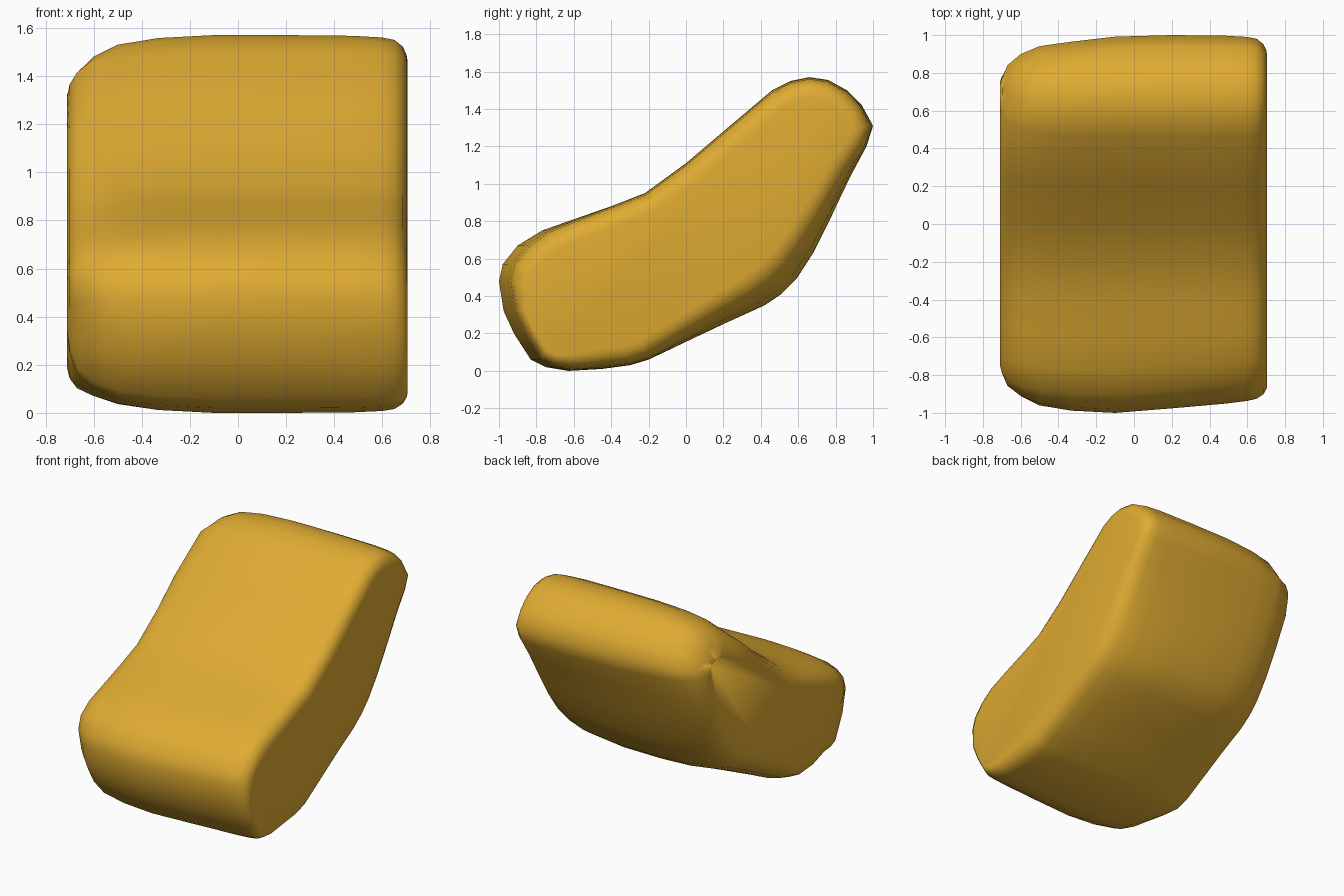
import bpy, bmesh
from mathutils import Vector
from mathutils.geometry import intersect_point_line

cube = bpy.data.objects.get("Cube")
if cube:
    bpy.data.objects.remove(cube)

mat = bpy.data.materials.new("golden yellow")
mat.use_nodes = True
colour = (0.74, 0.41, 0.032, 1)
mat.diffuse_color = colour
mat.node_tree.nodes["Principled BSDF"].inputs["Base Color"].default_value = colour

# Side outline of the bent cushion (y, z)
outline = [(-1, .48), (-.98, .57), (-.9, .67), (-.77, .75), (-.6, .81), (-.4, .88),
           (-.22, .95), (0, 1.11), (.2, 1.28), (.46, 1.5), (.56, 1.55), (.66, 1.57),
           (.76, 1.555), (.86, 1.5), (.94, 1.42), (1, 1.31), (.965, 1.2), (.88, 1.04),
           (.78, .83), (.68, .63), (.59, .49), (.51, .41), (.42, .35), (.2, .25),
           (0, .155), (-.2, .06), (-.3, .03), (-.45, .01), (-.63, 0), (-.75, .02),
           (-.83, .06), (-.92, .2), (-.975, .32)]
# Centre line of the cushion, towards which the ends shrink
spine = [Vector(p) for p in ((-.58, .42), (.08, .72), (.67, 1.26))]
# Stations across the width: (x, shrink)
stations = [(-.71, .17), (-.7, .125), (-.67, .08), (-.6, .045), (-.5, .02), (-.33, .006),
            (-.1, 0), (.2, 0), (.48, .003), (.6, .01), (.65, .02), (.685, .048),
            (.7, .08), (.705, .11)]
BACK_BEND = Vector((.55, .45))


def clamp(v):
    return max(0, min(1, v))


def nearest_on_spine(p):
    found = []
    for a, b in zip(spine, spine[1:]):
        _, t = intersect_point_line(p, a, b)
        found.append(a.lerp(b, clamp(t)))
    return min(found, key=lambda q: (q - p).length)


def section_point(x, shrink, y, z):
    p = Vector((y, z))
    away = nearest_on_spine(p) - p
    nose = clamp((-.5 - y) / .4)
    if x < 0:
        # One end is rounder at the nose and at the top of the back
        tip = clamp((z - 1.1) / .3) if y > 0 else clamp((.7 - z) / .2)
        shrink *= 1 + tip * clamp((abs(y) - .35) / .25)
        shrink += .025 * clamp((y - .85) / .1) * clamp(-x / .3)
        bulge = .045
    else:
        # The other end has a tighter lower front corner
        low = clamp((.6 - z) / .3)
        shrink *= 1 - .6 * nose * low
        bulge = .085
    # The bend of the back bulges in the middle of the width
    shrink += bulge * clamp(1.15 - (p - BACK_BEND).length / .75) * abs(x / .7) ** 3
    p += away.normalized() * min(shrink, away.length * .78)
    # The nose recedes towards the tighter end
    p.x += .08 * max(0, x + .1) * nose
    return (x, p.x, p.y)


# Skin the stations and close both ends
bm = bmesh.new()
rings = [[bm.verts.new(section_point(x, s, y, z)) for y, z in outline] for x, s in stations]
count = len(outline)
for a, b in zip(rings, rings[1:]):
    for i in range(count):
        j = (i + 1) % count
        bm.faces.new((a[i], a[j], b[j], b[i]))
for ring in (rings[0], rings[-1]):
    bm.faces.new(ring)
bmesh.ops.recalc_face_normals(bm, faces=bm.faces)
mesh = bpy.data.meshes.new("bent_cushion")
bm.to_mesh(mesh)
bm.free()
mesh.materials.append(mat)

cushion = bpy.data.objects.new("bent_cushion", mesh)
bpy.context.collection.objects.link(cushion)
bpy.ops.object.select_all(action="DESELECT")
cushion.select_set(True)
bpy.context.view_layer.objects.active = cushion
bpy.ops.object.shade_smooth_by_angle(angle=1.1)
